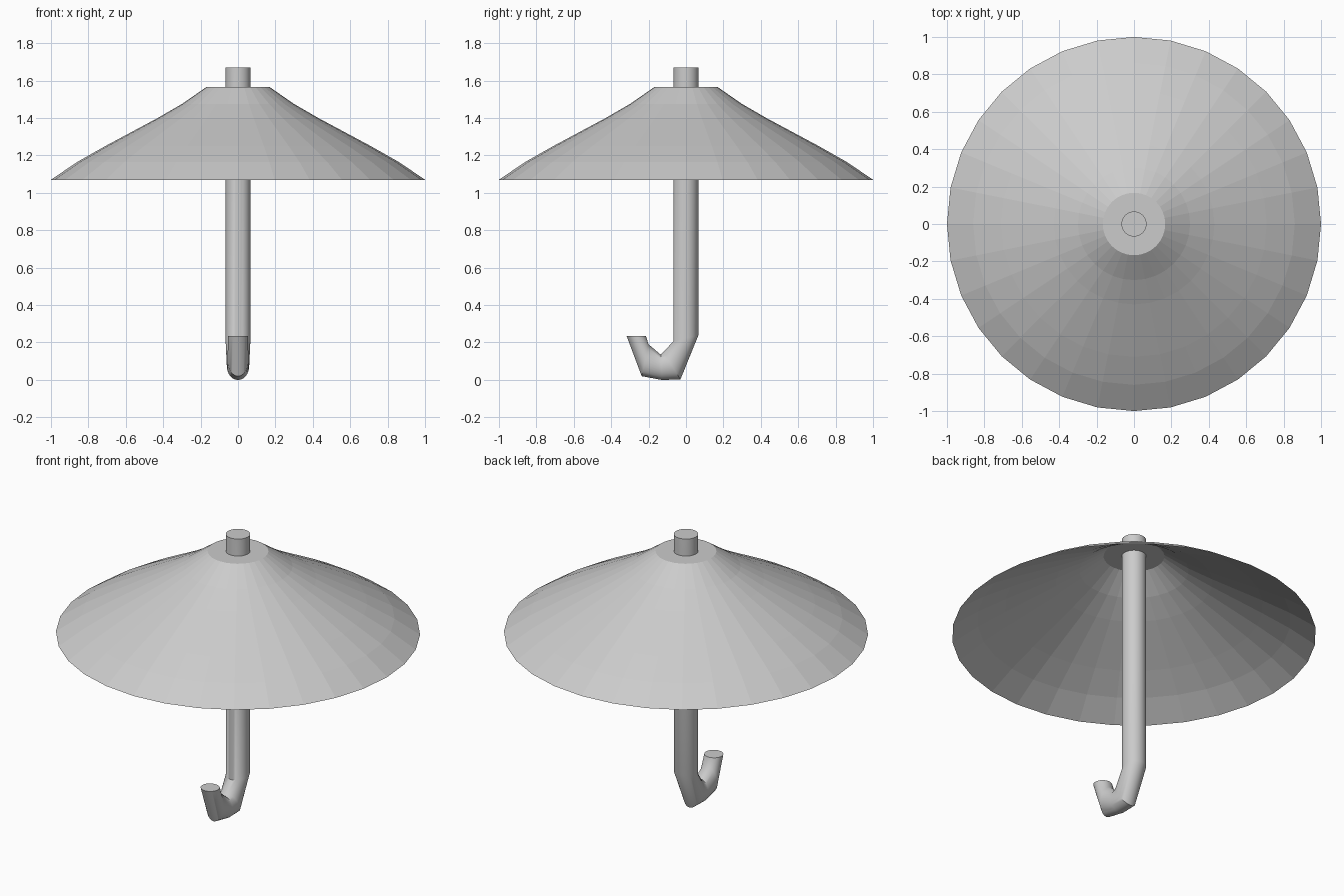
import bpy, bmesh
from math import cos, sin, pi

if "Cube" in bpy.data.objects:
    bpy.data.objects.remove(bpy.data.objects["Cube"])

N = 32


def loft(name, rings, cap_first=True, cap_last=True, smooth=False):
    """Each ring is (outer (y, z), inner (y, z), x half width)."""
    bm = bmesh.new()
    loops = []
    for (y0, z0), (y1, z1), rx in rings:
        loop = []
        for i in range(N):
            a = 2 * pi * i / N
            t = (1 + sin(a)) / 2
            loop.append(bm.verts.new((rx * cos(a), y1 + (y0 - y1) * t, z1 + (z0 - z1) * t)))
        loops.append(loop)
    for a, b in zip(loops, loops[1:]):
        for i in range(N):
            j = (i + 1) % N
            bm.faces.new((b[i], b[j], a[j], a[i]))
    if cap_first:
        bm.faces.new(loops[0])
    if cap_last:
        bm.faces.new(loops[-1][::-1])
    bmesh.ops.recalc_face_normals(bm, faces=bm.faces)
    me = bpy.data.meshes.new(name)
    bm.to_mesh(me)
    bm.free()
    ob = bpy.data.objects.new(name, me)
    bpy.context.collection.objects.link(ob)
    if smooth:
        bpy.context.view_layer.objects.active = ob
        ob.select_set(True)
        bpy.ops.object.shade_smooth_by_angle(angle=0.6)
        ob.select_set(False)
    return ob


def circle(r, z):
    return (r, z), (-r, z), r


# Canopy: thin open shell with a flat top
profile = [(0.167, 1.567), (0.30, 1.475), (0.43, 1.40), (0.57, 1.325),
           (0.71, 1.25), (0.86, 1.165), (1.0, 1.07)]
loft("canopy", [circle(r, z) for r, z in profile], cap_last=False)

# Shaft running down into the hooked handle
loft("shaft_and_handle", [
    circle(0.067, 1.67),
    ((0.066, 0.238), (-0.067, 0.207), 0.067),
    ((-0.03, 0.002), (-0.12, 0.15), 0.06),
    ((-0.13, 0.0), (-0.135, 0.135), 0.058),
    ((-0.237, 0.02), (-0.20, 0.19), 0.056),
    ((-0.318, 0.236), (-0.215, 0.236), 0.053),
], smooth=True)
